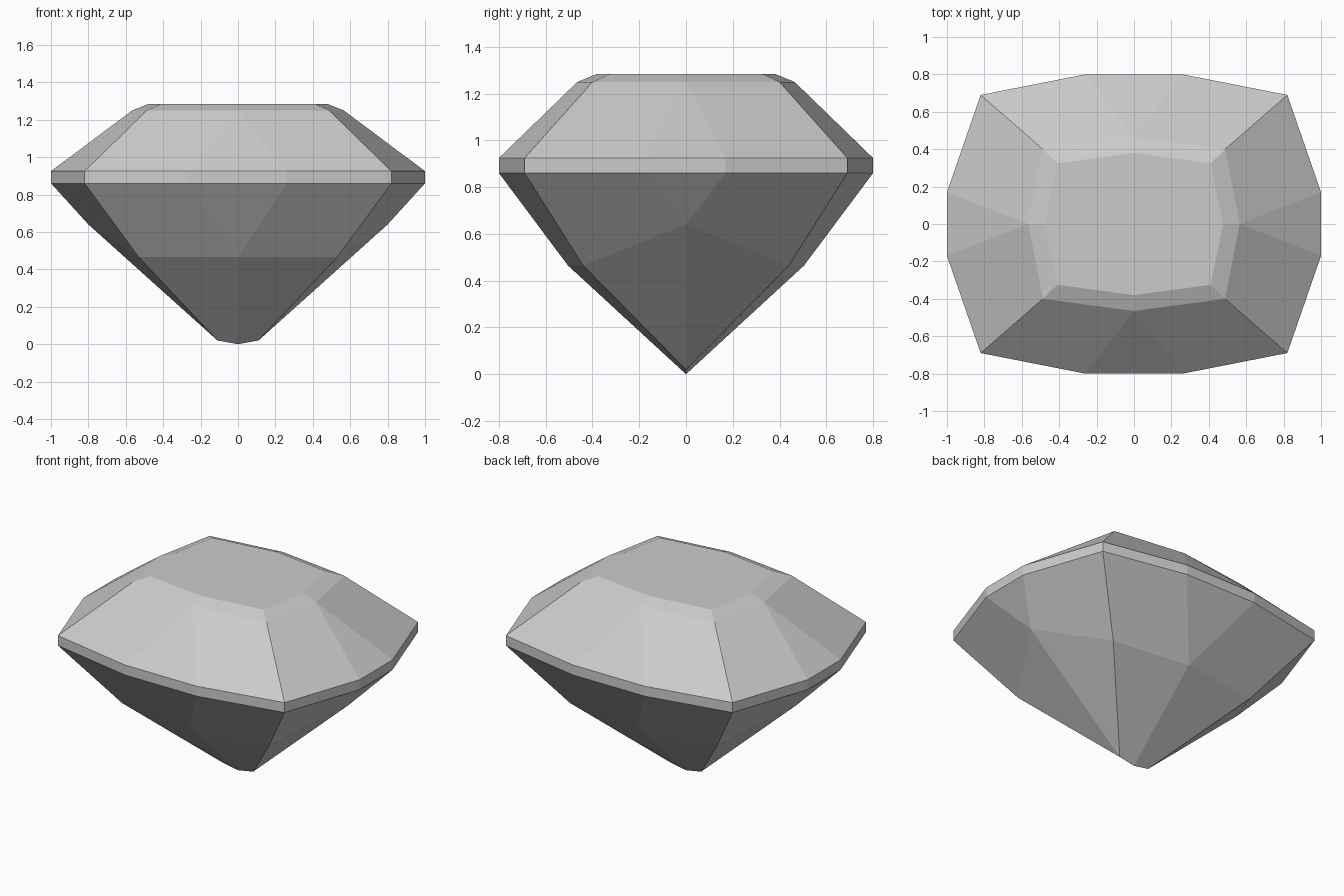
import bpy
import bmesh

cube = bpy.data.objects.get("Cube")
if cube:
    bpy.data.objects.remove(cube, do_unlink=True)

# Single grey stone colour
stone = bpy.data.materials.new("stone_grey")
stone.use_nodes = True
GREY = (0.6, 0.6, 0.6, 1)
stone.diffuse_color = GREY
stone.node_tree.nodes["Principled BSDF"].inputs["Base Color"].default_value = GREY

bm = bmesh.new()


def ring(mid_x, corner, mid_y, mid_x_z, z):
    """Eight points anticlockwise from +x: side middles alternate with corners."""
    cx, cy = corner
    pts = [(mid_x, 0, mid_x_z), (cx, cy, z), (0, mid_y, z), (-cx, cy, z),
           (-mid_x, 0, mid_x_z), (-cx, -cy, z), (0, -mid_y, z), (cx, -cy, z)]
    return [bm.verts.new(p) for p in pts]


def girdle_ring(z):
    """Eight groups: two points on each side, one at each corner."""
    sx, sy, fx, fy, cx, cy = 1.0, 0.17, 0.26, 0.80, 0.82, 0.69
    groups = [[(sx, -sy), (sx, sy)], [(cx, cy)], [(fx, fy), (-fx, fy)], [(-cx, cy)],
              [(-sx, sy), (-sx, -sy)], [(-cx, -cy)], [(-fx, -fy), (fx, -fy)], [(cx, -cy)]]
    return [[bm.verts.new((x, y, z)) for x, y in g] for g in groups]


def face(*verts):
    bm.faces.new(list(dict.fromkeys(verts)))


def join(a, b):
    """Band of facets between two closed rings."""
    n = len(a)
    for i in range(n):
        j = (i + 1) % n
        face(a[i], a[j], b[j], b[i])


def star_facets(groups, inner):
    """Triangles at side middles and kite facets towards the corners."""
    for i in range(8):
        j = (i + 1) % 8
        if len(groups[i]) == 2:
            face(*groups[i], inner[i])
        face(groups[i][-1], groups[j][0], inner[j], inner[i])


# Girdle band
low, high = girdle_ring(0.86), girdle_ring(0.925)
join(sum(low, []), sum(high, []))

# Crown, bevel and flat table
crown = ring(0.565, (0.487, 0.40), 0.465, 1.25, 1.25)
table = ring(0.477, (0.41, 0.325), 0.38, 1.285, 1.285)
star_facets(high, crown)
join(crown, table)
face(*table)

# Pavilion narrowing to a short keel
pavilion = ring(0.80, (0.53, 0.44), 0.505, 0.64, 0.465)
star_facets(low, pavilion)
right, middle, left = [bm.verts.new(p) for p in ((0.11, 0, 0.02), (0, 0, 0), (-0.11, 0, 0.02))]
keel = [right, right, middle, left, left, left, middle, right]
join(pavilion, keel)

bmesh.ops.recalc_face_normals(bm, faces=bm.faces)
mesh = bpy.data.meshes.new("cut_gem")
bm.to_mesh(mesh)
bm.free()
mesh.materials.append(stone)
gem = bpy.data.objects.new("cut_gem", mesh)
bpy.context.collection.objects.link(gem)
